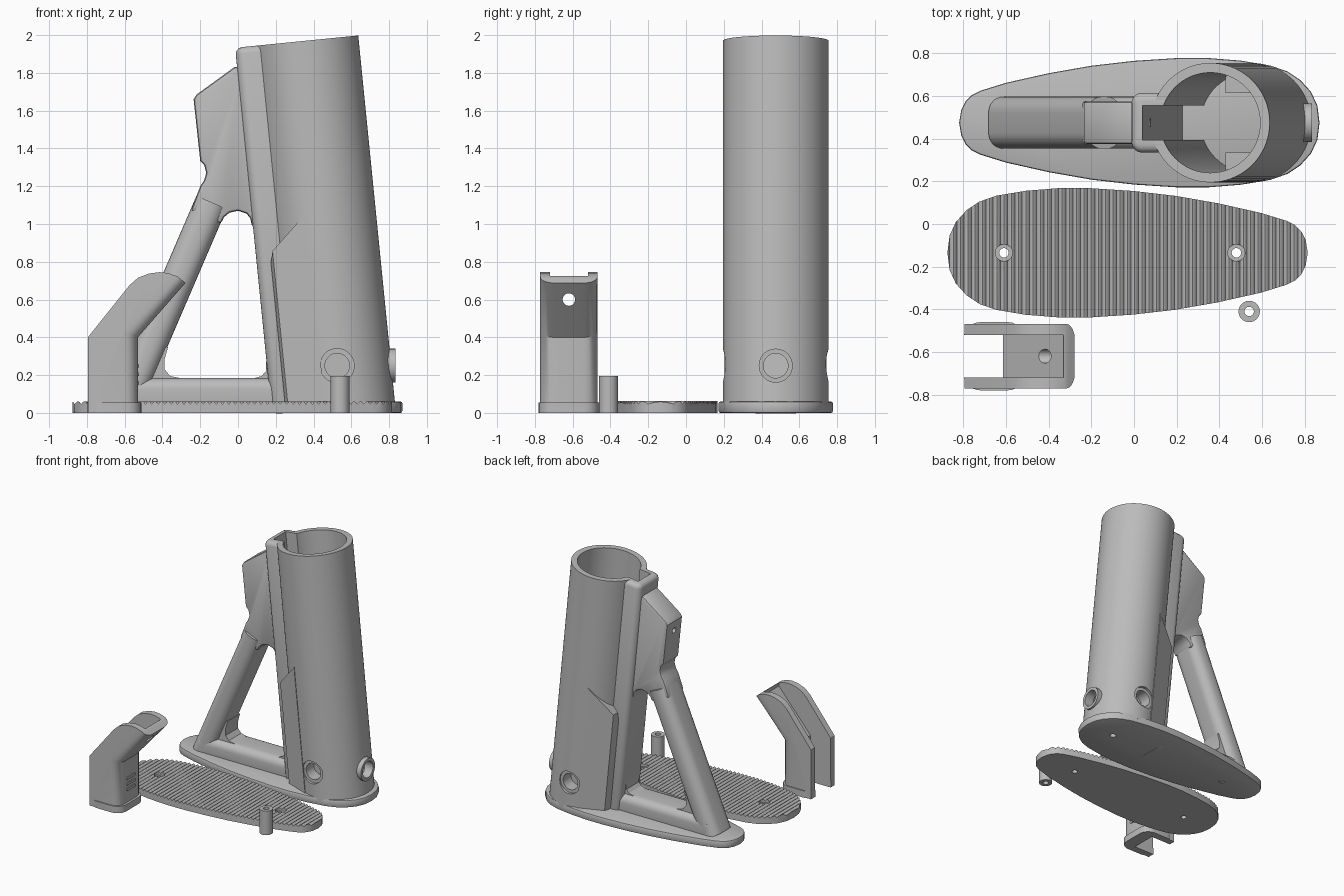
import bpy, bmesh, math
from mathutils import Matrix

old = bpy.data.objects.get("Cube")
if old:
    bpy.data.objects.remove(old, do_unlink=True)

grey = bpy.data.materials.new("plain_grey")
grey.use_nodes = True
COLOUR = (0.5, 0.5, 0.5, 1)
grey.diffuse_color = COLOUR
grey.node_tree.nodes["Principled BSDF"].inputs["Base Color"].default_value = COLOUR

CY = 0.475                      # centre line of the main body
LEAN = Matrix.Translation((0.555, CY, 0)) @ Matrix.Rotation(-math.atan(0.1), 4, 'Y')
parts, cutters = [], []


def finish(name, bm, matrix=None):
    if matrix:
        bm.transform(matrix)
    bmesh.ops.recalc_face_normals(bm, faces=bm.faces)
    mesh = bpy.data.meshes.new(name)
    bm.to_mesh(mesh)
    bm.free()
    mesh.materials.append(grey)
    ob = bpy.data.objects.new(name, mesh)
    bpy.context.collection.objects.link(ob)
    parts.append(ob)
    return ob


def prism(name, outline, lo, hi, axis='Z', matrix=None):
    """Extrude a flat outline from lo to hi along an axis."""
    place = {'X': lambda u, v, t: (t, u, v),
             'Y': lambda u, v, t: (u, t, v),
             'Z': lambda u, v, t: (u, v, t)}[axis]
    bm = bmesh.new()
    a = [bm.verts.new(place(u, v, lo)) for u, v in outline]
    b = [bm.verts.new(place(u, v, hi)) for u, v in outline]
    bm.faces.new(a)
    bm.faces.new(b)
    for i in range(len(a)):
        j = (i + 1) % len(a)
        bm.faces.new((a[i], a[j], b[j], b[i]))
    return finish(name, bm, matrix)


def circle(u, v, r, n=48):
    return [(u + r * math.cos(math.tau * i / n), v + r * math.sin(math.tau * i / n))
            for i in range(n)]


def rect(u0, u1, v0, v1, r=0, n=6):
    if not r:
        return [(u0, v0), (u1, v0), (u1, v1), (u0, v1)]
    out = []
    corners = [(u1 - r, v1 - r), (u0 + r, v1 - r), (u0 + r, v0 + r), (u1 - r, v0 + r)]
    for k, (u, v) in enumerate(corners):
        for i in range(n + 1):
            t = (k + i / n) * math.pi / 2
            out.append((u + r * math.cos(t), v + r * math.sin(t)))
    return out


def cutter(*args, **kw):
    ob = prism("cutter", *args, **kw)
    parts.remove(ob)
    cutters.append(ob)
    ob.hide_render = True
    return ob


def apply(ob, mod):
    bpy.context.view_layer.objects.active = ob
    bpy.ops.object.modifier_apply(modifier=mod.name)


def cut(ob, *tools, op='DIFFERENCE'):
    for tool in tools:
        mod = ob.modifiers.new("cut", 'BOOLEAN')
        mod.operation, mod.solver, mod.object = op, 'EXACT', tool
        apply(ob, mod)


def soften(ob, width, segments=3):
    mod = ob.modifiers.new("soften", 'BEVEL')
    mod.width, mod.segments = width, segments
    mod.limit_method, mod.angle_limit = 'ANGLE', math.radians(60)
    mod.use_clamp_overlap = False
    apply(ob, mod)


# Egg-shaped outline shared by the base plate and the pad
HALF = [(-0.81, .06), (-0.79, .1), (-0.76, .13), (-0.72, .15), (-0.6, .187), (-0.4, .232),
        (-0.2, .267), (0, .29), (0.2, .303), (0.35, .303), (0.5, .291), (0.64, .268),
        (0.72, .24), (0.78, .2), (0.83, .145), (0.86, .08), (0.87, 0)]
EGG = [(-0.82, 0)] + HALF + [(x, -h) for x, h in reversed(HALF[:-1])]

# Base plate with two screw holes
plate = prism("base_plate", [(x, CY + y) for x, y in EGG], 0, 0.06)
soften(plate, 0.01, 2)
for x in (-0.48, 0.61):
    cut(plate, cutter(circle(x, CY, 0.024, 24), -0.1, 0.045))

# Ribbed pad: a scalloped slab trimmed to the mirrored egg
PAD_Y, PITCH, STEPS = -0.135, 0.034, 4
slab = [(-1, 0)]
for i in range(int(2 / PITCH) * STEPS):
    slab.append((-1 + i * PITCH / STEPS, 0.046 + 0.016 * abs(math.sin(math.pi * i / STEPS))))
slab += [(1, 0.046), (1, 0)]
pad = prism("ribbed_pad", slab, -0.7, 0.4, 'Y')
cut(pad, cutter([(-x - 0.005, PAD_Y + y) for x, y in EGG], -0.1, 0.2), op='INTERSECT')
for x in (-0.61, 0.48):
    cut(pad, cutter(circle(x, PAD_Y, 0.04, 32), 0.035, 0.2),
        cutter(circle(x, PAD_Y, 0.022, 24), -0.1, 0.2))

# Leaning tube, its spine and the lower flank housing
bore = cutter(circle(0, 0, 0.235, 64), -0.2, 2.2, matrix=LEAN)
channel = cutter(rect(-0.32, 0, -0.08, 0.08), -0.2, 2.2, matrix=LEAN)
pin = cutter(circle(CY, 1.58, 0.022, 24), -0.5, 0.2, axis='X')

tube = prism("tube", circle(0, 0, 0.28, 72), 0.03, 1.98, matrix=LEAN)
spine = prism("spine", rect(-0.375, -0.15, -0.14, 0.14, 0.05), 0.03, 1.98, matrix=LEAN)
soften(spine, 0.035)

bm = bmesh.new()
for x, y, top in ((-0.30, 0.15, 0.83), (-0.285, 0.195, 0.89), (-0.09, 0.27, 1.07)):
    for side in (-1, 1):
        for z in (0.035, top):
            bm.verts.new((x, side * y, z))
bmesh.ops.convex_hull(bm, input=bm.verts)
housing = finish("flank_housing", bm, LEAN)

boss = prism("rear_boss", circle(CY, 0.25, 0.09), 0.73, 0.835, 'X')
for ob in (tube, spine, housing, boss):
    cut(ob, bore, channel)
cut(spine, pin)

# Screw pockets on the three sides of the tube
rear_hole = cutter(circle(CY, 0.25, 0.065), 0.7, 1, axis='X')
cut(tube, rear_hole)
cut(boss, rear_hole)
for side, label in ((-1, "front"), (1, "back")):
    lo, hi = sorted((CY + side * 0.14, CY + side * 0.25))
    block = prism(label + "_screw_block", rect(0.43, 0.63, lo, hi), 0.05, 0.36)
    lo, hi = sorted((CY + side * 0.16, CY + side * 0.4))
    pocket = cutter(circle(0.525, 0.25, 0.065), lo, hi, axis='Y')
    lo, hi = sorted((CY + side * 0.258, CY + side * 0.4))
    recess = cutter(circle(0.525, 0.25, 0.09), lo, hi, axis='Y')
    cut(tube, recess, pocket)
    cut(block, pocket)

# Open triangular frame: upper block, slanted strut, bottom bar and corner fillets
block_side = [(0.036, 1.84), (-0.02, 1.83), (-0.22, 1.685), (-0.235, 1.66), (-0.2, 1.335),
              (-0.178, 1.31), (-0.168, 1.27), (-0.18, 1.23), (-0.2, 1.2), (-0.25, 1.07),
              (-0.09, 1.0), (-0.075, 1.035), (-0.045, 1.06), (0, 1.07), (0.045, 1.055),
              (0.065, 1.03), (0.075, 0.98), (0.12, 0.98)]
block = prism("upper_block", block_side, CY - 0.1, CY + 0.1, 'Y')
soften(block, 0.018, 2)
cut(block, pin)

slant = Matrix.Translation((-0.602, CY, 0.04)) @ Matrix.Rotation(math.atan(0.43), 4, 'Y')
prism("strut", rect(-0.0875, 0.0875, -0.122, 0.122, 0.075), 0, 1.17, matrix=slant)
prism("bottom_bar", rect(CY - 0.122, CY + 0.122, 0.005, 0.185, 0.06), -0.6, 0.2, 'X')
for name, outline in (
        ("strut_fillet", [(-0.5, 0.14), (-0.3, 0.15), (-0.31, 0.185), (-0.36, 0.195),
                          (-0.388, 0.23), (-0.39, 0.28), (-0.37, 0.35), (-0.42, 0.35)]),
        ("spine_fillet", [(0.2, 0.14), (0.08, 0.15), (0.09, 0.185), (0.125, 0.195),
                          (0.147, 0.22), (0.15, 0.28), (0.18, 0.28)])):
    prism(name, outline, CY - 0.08, CY + 0.08, 'Y')

# Bent cover: open towards the left, rounded along its closed side
COVER_Y = -0.62
side = [(-0.795, 0), (-0.53, 0), (-0.53, 0.40), (-0.278, 0.688), (-0.32, 0.722),
        (-0.37, 0.74), (-0.415, 0.745), (-0.47, 0.738), (-0.53, 0.715), (-0.575, 0.675),
        (-0.795, 0.4)]
cover = prism("bent_cover", side, COVER_Y - 0.152, COVER_Y + 0.152, 'Y')
bm = bmesh.new()
bm.from_mesh(cover.data)
closed = lambda v: v.co.x > -0.54 and v.co.z < 0.7
edges = [e for e in bm.edges if all(closed(v) for v in e.verts)
         and abs(e.verts[0].co.y - e.verts[1].co.y) < 0.01]
bmesh.ops.bevel(bm, geom=edges, offset=0.07, segments=5, profile=0.5, affect='EDGES')
bm.to_mesh(cover.data)
bm.free()
collar = prism("cover_collar", rect(-0.8, -0.512, COVER_Y - 0.16, COVER_Y + 0.16, 0.08), 0, 0.055)
hollow = cutter([(-1, -0.1), (-0.615, -0.1), (-0.615, 0.375), (-0.33, 0.70), (-0.33, 1), (-1, 1)],
                COVER_Y - 0.1, COVER_Y + 0.1, axis='Y')
cut(cover, hollow, cutter(circle(COVER_Y, 0.6, 0.033, 32), -0.55, -0.2, axis='X'))
cut(collar, hollow)
for i in range(3):
    z = 0.15 + i * 0.045
    prism(f"grip_rib_{i + 1}", rect(COVER_Y - 0.055, COVER_Y + 0.055, z, z + 0.02, 0.008),
          -0.54, -0.523, 'X')

# Small loose spacer
spacer = prism("spacer", circle(0.54, -0.41, 0.05), 0, 0.195)
cut(spacer, cutter(circle(0.54, -0.41, 0.022, 32), -0.1, 0.4))

# Clear the cutters and smooth the round faces
for ob in cutters:
    bpy.data.objects.remove(ob, do_unlink=True)
bpy.ops.object.select_all(action='DESELECT')
for ob in parts:
    ob.select_set(True)
bpy.context.view_layer.objects.active = parts[0]
bpy.ops.object.shade_smooth_by_angle(angle=math.radians(32))
